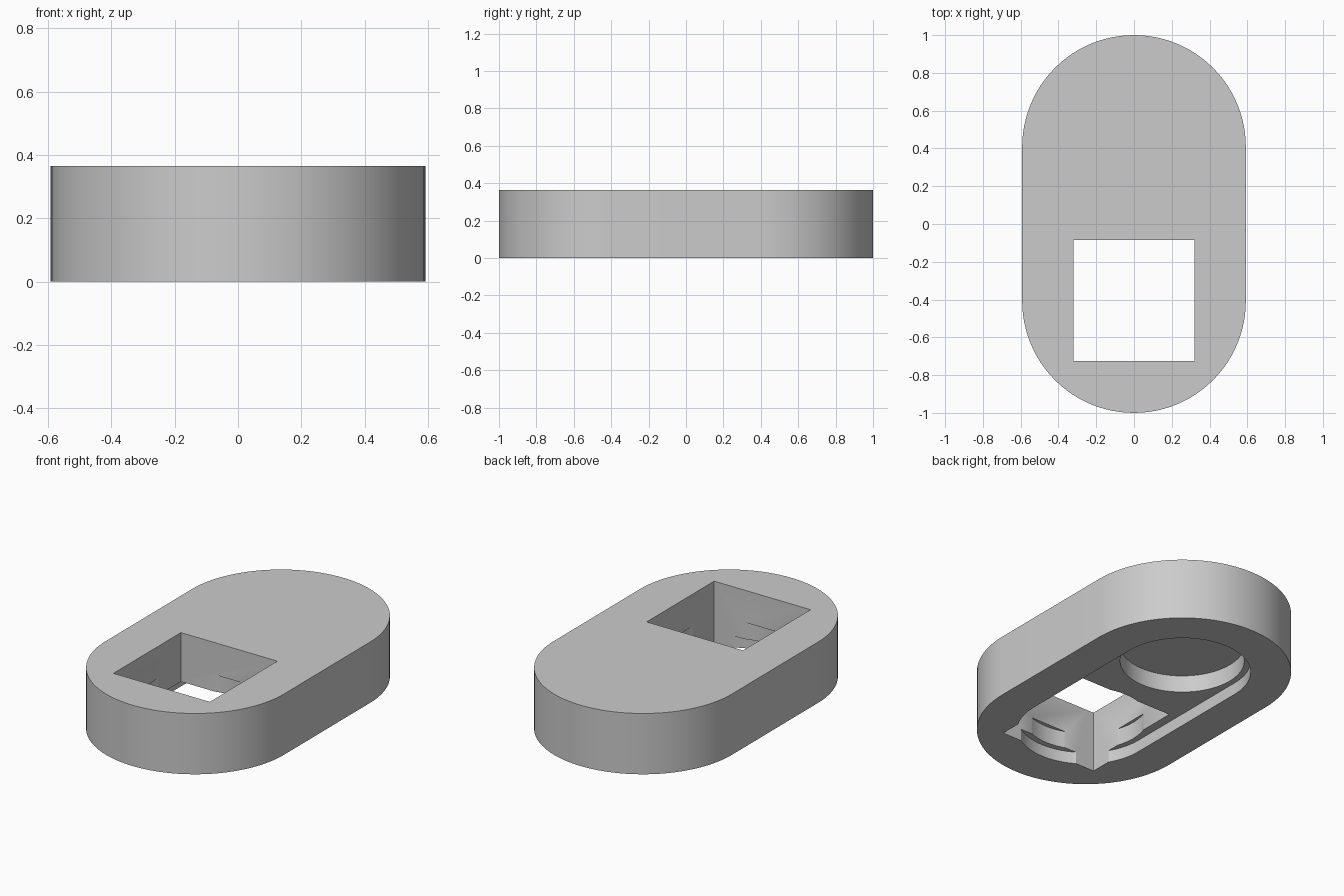
import bpy, bmesh
from math import pi, cos, sin

if "Cube" in bpy.data.objects:
    bpy.data.objects.remove(bpy.data.objects["Cube"], do_unlink=True)

HEIGHT, RADIUS = 0.365, 0.592
END = 1.0 - RADIUS          # distance of each round end's centre from the middle
RECESS_TOP, POCKET_TOP = 0.071, 0.172
BELOW = -0.1                # cutters start under the base

grey = bpy.data.materials.new("plain grey")
grey.use_nodes = True
grey.diffuse_color = (0.6, 0.6, 0.6, 1)
grey.node_tree.nodes["Principled BSDF"].inputs["Base Color"].default_value = (0.6, 0.6, 0.6, 1)


def stadium(radius, reach, steps=48):
    """Outline with a half circle at each end of the y axis."""
    outline = []
    for side in (1, -1):
        for i in range(steps + 1):
            a = pi * i / steps
            outline.append((side * radius * cos(a), side * (reach + radius * sin(a))))
    return outline


def circle(radius, y, steps=96):
    return [(radius * cos(2 * pi * i / steps), y + radius * sin(2 * pi * i / steps))
            for i in range(steps)]


def prism(name, outline, bottom, top):
    """Solid made by raising an outline from bottom to top."""
    bm = bmesh.new()
    base = bm.faces.new([bm.verts.new((x, y, bottom)) for x, y in outline])
    raised = bmesh.ops.extrude_face_region(bm, geom=[base])["geom"]
    verts = [g for g in raised if isinstance(g, bmesh.types.BMVert)]
    bmesh.ops.translate(bm, verts=verts, vec=(0, 0, top - bottom))
    bmesh.ops.recalc_face_normals(bm, faces=bm.faces)
    mesh = bpy.data.meshes.new(name)
    bm.to_mesh(mesh)
    bm.free()
    mesh.materials.append(grey)
    obj = bpy.data.objects.new(name, mesh)
    bpy.context.collection.objects.link(obj)
    return obj


def cut(target, cutter):
    cutter.hide_render = True
    mod = target.modifiers.new(cutter.name, "BOOLEAN")
    mod.operation, mod.solver, mod.object = "DIFFERENCE", "EXACT", cutter
    bpy.context.view_layer.objects.active = target
    bpy.ops.object.modifier_apply(modifier=mod.name)
    bpy.data.objects.remove(cutter, do_unlink=True)


# Rounded body
body = prism("body", stadium(RADIUS, END), 0, HEIGHT)

# Shallow long recess in the underside
cut(body, prism("long_recess", stadium(0.372, END), BELOW, RECESS_TOP))

# Deeper round pocket at each end of the recess
for name, y in (("back_pocket", END), ("front_pocket", -END)):
    cut(body, prism(name, circle(0.338, y), BELOW, POCKET_TOP))

# Square window through the front end
half, mid = 0.32, -0.404
square = [(sx * half, mid + sy * half) for sx, sy in ((-1, -1), (1, -1), (1, 1), (-1, 1))]
cut(body, prism("square_window", square, BELOW, HEIGHT - BELOW))

# Smooth round walls with crisp rims
bpy.ops.object.select_all(action="DESELECT")
body.select_set(True)
bpy.context.view_layer.objects.active = body
bpy.ops.object.shade_smooth_by_angle(angle=pi / 6)
